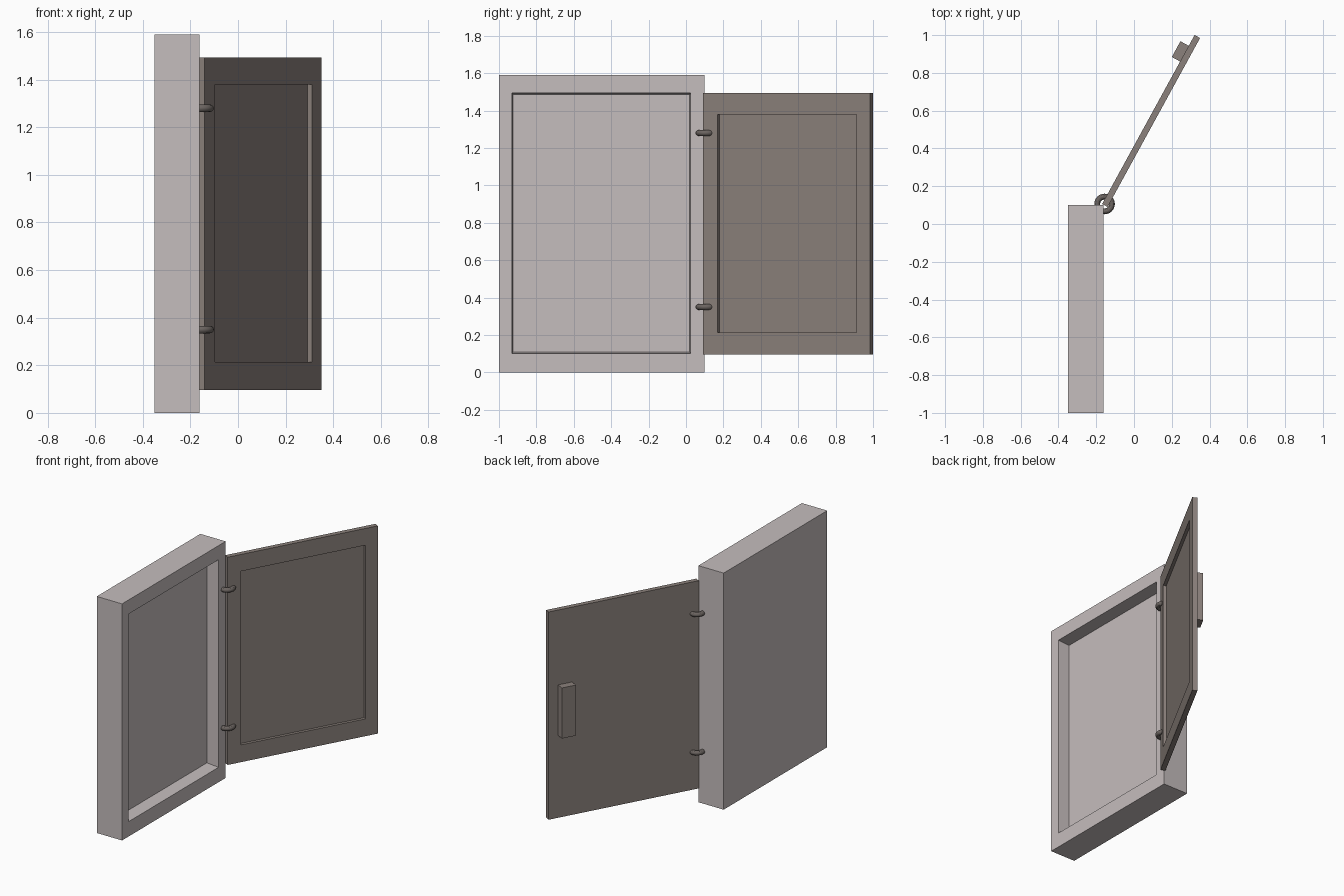
import bpy, bmesh, math
from mathutils import Vector, Matrix

if "Cube" in bpy.data.objects:
    bpy.data.objects.remove(bpy.data.objects["Cube"])


def box(name, lo, hi, recess=None):
    """Box between two corners; recess = (axis, sign, rim, floor, floor level).
    rim and floor are (min, max) pairs along the two other axes."""
    bm = bmesh.new()
    bmesh.ops.create_cube(bm, size=1)
    lo, hi = Vector(lo), Vector(hi)
    for v in bm.verts:
        v.co = Vector([lo[i] + (v.co[i] + 0.5) * (hi[i] - lo[i]) for i in range(3)])
    if recess:
        axis, sign, rim, floor, level = recess
        bm.normal_update()
        face = max(bm.faces, key=lambda f: f.normal[axis] * sign)
        others = [i for i in range(3) if i != axis]

        def fit(bounds):
            mid = face.calc_center_median()
            for v in face.verts:
                for i, (a, b) in zip(others, bounds):
                    v.co[i] = a if v.co[i] < mid[i] else b

        bmesh.ops.inset_individual(bm, faces=[face], thickness=0.02)
        fit(rim)
        bmesh.ops.inset_individual(bm, faces=[face], thickness=0.005)
        fit(floor)
        for v in face.verts:
            v.co[axis] = level
    bmesh.ops.recalc_face_normals(bm, faces=bm.faces)
    mesh = bpy.data.meshes.new(name)
    bm.to_mesh(mesh)
    bm.free()
    ob = bpy.data.objects.new(name, mesh)
    bpy.context.collection.objects.link(ob)
    return ob


def colour(ob, name, rgb):
    mat = bpy.data.materials.get(name) or bpy.data.materials.new(name)
    mat.diffuse_color = (*rgb, 1)
    mat.use_nodes = True
    mat.node_tree.nodes["Principled BSDF"].inputs["Base Color"].default_value = mat.diffuse_color
    ob.data.materials.append(mat)


# Cabinet case with its shallow opening facing +x
case = box("cabinet_case", (-0.35, -1.0, 0), (-0.162, 0.1, 1.59),
           (0, 1, [(-0.93, 0.025), (0.1, 1.495)],
            [(-0.925, 0.02), (0.11, 1.485)], -0.245))
colour(case, "case_paint", (0.56, 0.51, 0.51))

# Door modelled along local x, then swung open about its inner corner
swing = Matrix.Translation((-0.14, 0.09, 0)) @ Matrix.Rotation(math.radians(61.3), 4, 'Z')
panel = [(0.09, 0.938), (0.213, 1.38)]
door = box("door", (0, 0, 0.097), (1.02, 0.033, 1.493), (1, -1, panel, panel, 0.02))

# Handle on the outer face of the door
handle = box("door_handle", (0.86, 0.03, 0.65), (0.955, 0.083, 0.99))
for part in (door, handle):
    part.matrix_world = swing
    colour(part, "door_paint", (0.26, 0.22, 0.2))

# Ring hinges
for label, z in (("lower", 0.35), ("upper", 1.28)):
    bpy.ops.mesh.primitive_torus_add(location=(-0.156, 0.106, z), major_radius=0.039,
                                     minor_radius=0.0155, major_segments=32,
                                     minor_segments=12)
    ring = bpy.context.object
    ring.name = label + "_hinge_ring"
    bpy.ops.object.shade_smooth_by_angle()
    colour(ring, "hinge_metal", (0.15, 0.13, 0.12))
